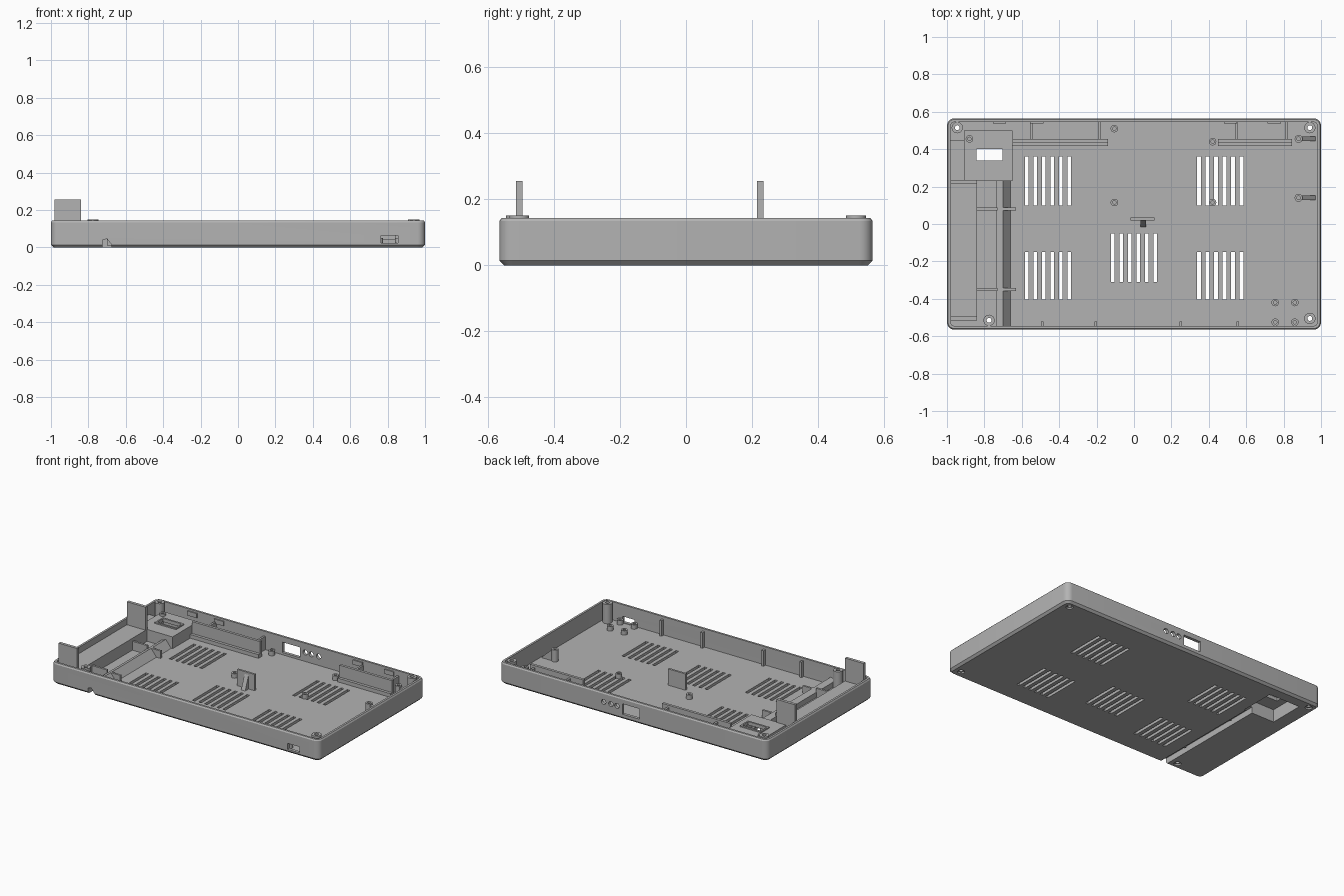
import bpy, bmesh, math
from mathutils import Matrix, Vector

if "Cube" in bpy.data.objects:
    bpy.data.objects.remove(bpy.data.objects["Cube"])

GREY = (0.45, 0.45, 0.45, 1)
mat = bpy.data.materials.new("plain grey plastic")
mat.use_nodes = True
mat.diffuse_color = GREY
mat.node_tree.nodes["Principled BSDF"].inputs["Base Color"].default_value = GREY

FLOOR, RIM, WALL = 0.02, 0.143, 0.02
HX, HY = 1.0, 0.565


def finish(bm, name):
    bmesh.ops.recalc_face_normals(bm, faces=bm.faces)
    mesh = bpy.data.meshes.new(name)
    bm.to_mesh(mesh)
    bm.free()
    mesh.materials.append(mat)
    obj = bpy.data.objects.new(name, mesh)
    bpy.context.collection.objects.link(obj)
    return obj


def add_box(bm, x0, x1, y0, y1, z0, z1):
    m = Matrix.Translation(((x0 + x1) / 2, (y0 + y1) / 2, (z0 + z1) / 2))
    m = m @ Matrix.Diagonal((x1 - x0, y1 - y0, z1 - z0, 1))
    bmesh.ops.create_cube(bm, size=1, matrix=m)


def add_cyl(bm, x, y, z, r, length, along_y=False):
    m = Matrix.Translation((x, y, z))
    if along_y:
        m = m @ Matrix.Rotation(math.pi / 2, 4, "X")
    bmesh.ops.create_cone(bm, cap_ends=True, segments=24, radius1=r, radius2=r,
                          depth=length, matrix=m)


def boxes(name, *items):
    bm = bmesh.new()
    for item in items:
        add_box(bm, *item)
    return finish(bm, name)


def prism(name, points, push):
    """Extrude a closed outline of 3D points along a vector."""
    bm = bmesh.new()
    face = bm.faces.new([bm.verts.new(p) for p in points])
    ext = bmesh.ops.extrude_face_region(bm, geom=[face])["geom"]
    moved = [v for v in ext if isinstance(v, bmesh.types.BMVert)]
    bmesh.ops.translate(bm, verts=moved, vec=Vector(push))
    return finish(bm, name)


def tube(name, x, y, z0, z1, r, hole):
    """Hollow screw boss, open right through."""
    bm = bmesh.new()
    n = 24
    rings = []
    for rad, z in ((r, z0), (r, z1), (hole, z1), (hole, z0)):
        rings.append([bm.verts.new((x + rad * math.cos(i * math.tau / n),
                                    y + rad * math.sin(i * math.tau / n), z))
                      for i in range(n)])
    for a, b in zip(rings, rings[1:] + rings[:1]):
        for i in range(n):
            j = (i + 1) % n
            bm.faces.new((a[i], a[j], b[j], b[i]))
    return finish(bm, name)


def cut(obj, cutter):
    mod = obj.modifiers.new("cut", "BOOLEAN")
    mod.operation = "DIFFERENCE"
    mod.solver = "EXACT"
    mod.object = cutter
    bpy.context.view_layer.objects.active = obj
    bpy.ops.object.modifier_apply(modifier=mod.name)


def drop(cutter):
    bpy.data.objects.remove(cutter)


# Tray: one loft of rounded rectangles, outside up and inside down
def ring(bm, inset, z, radius=0.04, steps=6):
    r = max(radius - inset, 0.01)
    verts = []
    for k, (sx, sy) in enumerate(((1, 1), (-1, 1), (-1, -1), (1, -1))):
        for s in range(steps + 1):
            a = (k + s / steps) * math.pi / 2
            verts.append(bm.verts.new((sx * (HX - inset - r) + r * math.cos(a),
                                       sy * (HY - inset - r) + r * math.sin(a), z)))
    return verts


bm = bmesh.new()
loops = [ring(bm, i, z) for i, z in ((0.014, 0), (0, 0.014), (0, 0.134), (0.006, RIM),
                                     (WALL, RIM), (WALL, FLOOR))]
for a, b in zip(loops, loops[1:]):
    for i in range(len(a)):
        j = (i + 1) % len(a)
        bm.faces.new((a[i], a[j], b[j], b[i]))
bm.faces.new(loops[0])
bm.faces.new(loops[-1])
tray = finish(bm, "tray")

# Vents, screw holes and wall openings
BOSSES = [(-0.945, 0.515), (0.94, 0.515), (0.94, -0.505), (-0.775, -0.515)]
bm = bmesh.new()
for x0, y0, y1 in ((-0.574, 0.1, 0.36), (0.347, 0.1, 0.36), (-0.574, -0.405, -0.15),
                   (0.347, -0.405, -0.15), (-0.114, -0.31, -0.05)):
    for k in range(6):
        x = x0 + 0.0455 * k
        add_box(bm, x - 0.01, x + 0.01, y0, y1, -0.1, 0.06)
for x, y in BOSSES:
    add_cyl(bm, x, y, 0, 0.022, 0.1)
for x in (0.12, 0.165, 0.22):
    add_cyl(bm, x, HY, 0.08, 0.017, 0.1, True)
add_box(bm, -0.05, 0.08, HY - 0.05, HY + 0.05, 0.035, 0.105)
add_box(bm, 0.765, 0.855, -HY - 0.05, -HY + 0.05, 0.024, 0.064)
openings = finish(bm, "openings_cutter")
cut(tray, openings)
drop(openings)

# Cable channel: ridge inside, groove underneath
ridge = prism("cable_ridge", [(x, -0.55, z) for x, z in
              ((-0.735, 0.005), (-0.735, 0.055), (-0.7, 0.07), (-0.66, 0.02), (-0.66, 0.005))],
              (0, 0.79, 0))
groove = prism("groove_cutter", [(x, -0.7, z) for x, z in
               ((-0.725, -0.05), (-0.725, 0.04), (-0.7, 0.045), (-0.676, 0.015), (-0.676, -0.05))],
               (0, 0.97, 0))

# Socket housing with a recess below and a window on top
housing = boxes("socket_housing", (-0.91, -0.65, 0.23, 0.5, 0.004, 0.1))
collar = boxes("socket_collar", (-0.852, -0.692, 0.328, 0.415, 0.095, 0.108))
recess = boxes("recess_cutter", (-0.895, -0.665, 0.245, 0.485, -0.05, 0.085))
window = boxes("window_cutter", (-0.842, -0.702, 0.34, 0.402, 0.05, 0.2))
for obj, tools in ((tray, (groove, recess)), (ridge, (groove, recess)),
                   (housing, (groove, recess, window)), (collar, (window,))):
    for tool in tools:
        cut(obj, tool)
for tool in (groove, recess, window):
    drop(tool)

# Raised side shelf with its two tall end plates
boxes("side_shelf", (-0.985, -0.84, -0.5, 0.235, 0.01, 0.1))
boxes("shelf_end_plates", (-0.98, -0.84, -0.515, -0.495, 0.015, 0.255),
      (-0.98, -0.84, 0.215, 0.235, 0.09, 0.255))
boxes("shelf_back_step", (-0.985, -0.905, 0.235, 0.45, 0.01, 0.08))
boxes("channel_ribs", *[(x0, x1, y - 0.007, y + 0.007, 0.01, z)
                        for y in (0.08, -0.35)
                        for x0, x1, z in ((-0.845, -0.73, 0.08), (-0.7, -0.63, 0.07))])

# Corner screw bosses
for i, (x, y) in enumerate(BOSSES):
    tube(f"corner_boss_{i + 1}", x, y, 0.01, 0.15, 0.03, 0.013)

# Board standoffs
STANDOFFS = [(-0.105, 0.51), (-0.105, 0.115), (0.42, 0.44), (0.42, 0.115)]
STANDOFFS += [(x, y) for x in (0.755, 0.86) for y in (-0.42, -0.525)]
for i, (x, y) in enumerate(STANDOFFS):
    tube(f"standoff_{i + 1}", x, y, 0.015, 0.05, 0.02, 0.009)
tube("housing_standoff", -0.88, 0.455, 0.095, 0.115, 0.02, 0.009)

# Tall posts braced by sloping gussets
for i, y in enumerate((0.455, 0.14)):
    tube(f"tall_post_{i + 1}", 0.88, y, 0.015, 0.1, 0.021, 0.01)
    prism(f"post_gusset_{i + 1}", [(0.895, y - 0.012, 0.01), (0.97, y - 0.012, 0.01),
                                   (0.97, y - 0.012, 0.025), (0.895, y - 0.012, 0.095)],
          (0, 0.024, 0))

# Centre stop plate and its gusset
boxes("centre_plate", (-0.02, 0.11, 0.02, 0.034, 0.01, 0.13))
prism("centre_gusset", [(0.035, 0.022, 0.01), (0.035, -0.02, 0.01), (0.035, 0.022, 0.12)],
      (0.03, 0, 0))

# Rear rails, each with a low ledge and ribs to the back wall
for side, x0, x1, ribs in (("right", -0.65, -0.14, (-0.55, -0.185)),
                           ("left", 0.45, 0.845, (0.55, 0.815))):
    boxes(f"rear_rail_{side}", (x0, x1, 0.437, 0.455, 0.01, 0.125),
          (x0, x1, 0.418, 0.437, 0.01, 0.045),
          *[(x - 0.007, x + 0.007, 0.455, 0.55, 0.01, 0.11) for x in ribs])

# Ribs on the front wall and clips on the back wall
boxes("front_ribs", *[(x - 0.007, x + 0.007, -0.55, -0.522, 0.01, 0.125)
                      for x in (-0.49, -0.205, 0.25, 0.555)])
boxes("rear_clips", *[(x - 0.035, x + 0.035, 0.537, 0.55, 0.1, 0.13)
                      for x in (-0.72, -0.52, 0.515, 0.75)])

# Smooth the round parts, keep edges sharp
bpy.ops.object.select_all(action="DESELECT")
for obj in bpy.context.collection.objects:
    if obj.type == "MESH" and obj.data.materials and obj.data.materials[0] == mat:
        obj.select_set(True)
        bpy.context.view_layer.objects.active = obj
bpy.ops.object.shade_smooth_by_angle(angle=math.radians(30))
